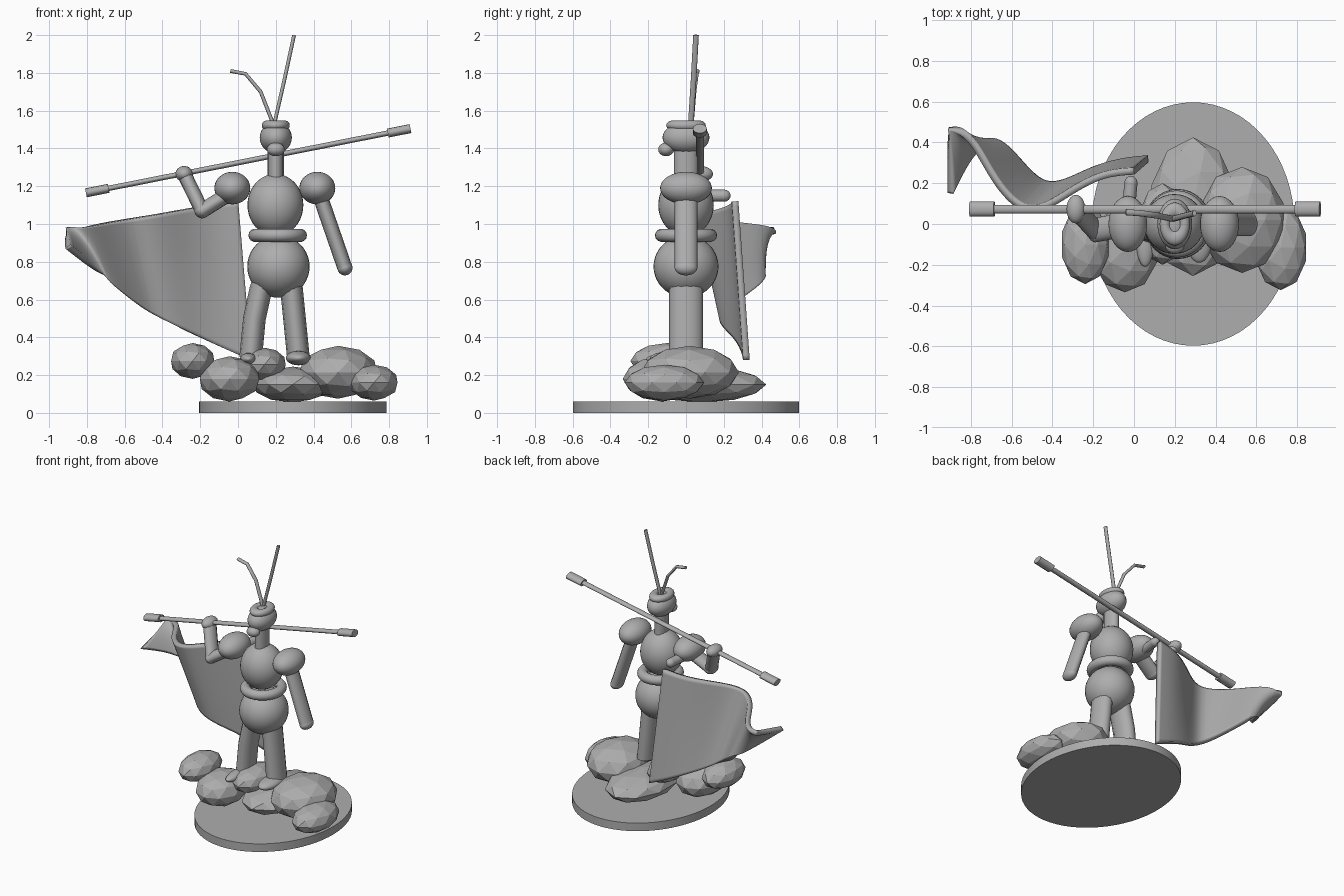
import bpy, bmesh, math
from mathutils import Vector

if "Cube" in bpy.data.objects:
    bpy.data.objects.remove(bpy.data.objects["Cube"])

DEPTH = 1.5   # the figure is stretched front to back
MID = 0.2     # centre line of the figure

grey = bpy.data.materials.new("stone_grey")
grey.use_nodes = True
colour = (0.42, 0.42, 0.42, 1)
grey.diffuse_color = colour
grey.node_tree.nodes["Principled BSDF"].inputs["Base Color"].default_value = colour


def finish(obj, name, smooth=True):
    obj.name = name
    obj.data.materials.append(grey)
    bpy.ops.object.select_all(action='DESELECT')
    obj.select_set(True)
    bpy.context.view_layer.objects.active = obj
    if smooth:
        bpy.ops.object.shade_smooth_by_angle(angle=math.radians(40))
    return obj


def ball(name, centre, radii):
    bpy.ops.mesh.primitive_uv_sphere_add(segments=32, ring_count=20, location=centre)
    bpy.context.object.scale = radii
    return finish(bpy.context.object, name)


def rock(name, centre, radii):
    bpy.ops.mesh.primitive_ico_sphere_add(subdivisions=2, radius=1, location=centre)
    bpy.context.object.scale = radii
    return finish(bpy.context.object, name, smooth=False)


def ring(name, centre, major, minor, depth):
    bpy.ops.mesh.primitive_torus_add(major_segments=40, minor_segments=14, location=centre,
                                     major_radius=major, minor_radius=minor)
    bpy.context.object.scale.y = depth
    return finish(bpy.context.object, name)


def tube(name, points, radius):
    # Round tube along a path, stretched in depth
    curve = bpy.data.curves.new(name, 'CURVE')
    curve.dimensions = '3D'
    curve.bevel_depth = radius
    curve.bevel_resolution = 4
    curve.use_fill_caps = True
    line = curve.splines.new('POLY')
    line.points.add(len(points) - 1)
    for p, (x, y, z) in zip(line.points, points):
        p.co = (x, y / DEPTH, z, 1)
    obj = bpy.data.objects.new(name, curve)
    bpy.context.collection.objects.link(obj)
    obj.scale.y = DEPTH
    bpy.ops.object.select_all(action='DESELECT')
    obj.select_set(True)
    bpy.context.view_layer.objects.active = obj
    bpy.ops.object.convert(target='MESH')
    return finish(bpy.context.object, name)


# Oval base
bpy.ops.mesh.primitive_cylinder_add(vertices=64, radius=1, depth=0.06, location=(0.29, 0, 0.03))
bpy.context.object.scale = (0.497, 0.597, 1)
finish(bpy.context.object, "base")

# Rocks
rock("rock_large", (0.53, 0.02, 0.215), (0.215, 0.26, 0.14))
rock("rock_left", (0.72, -0.115, 0.16), (0.131, 0.21, 0.095))
rock("rock_middle", (0.29, 0.085, 0.15), (0.215, 0.34, 0.095))
rock("rock_right", (-0.045, -0.125, 0.18), (0.165, 0.21, 0.12))
rock("rock_far_right", (-0.24, -0.1, 0.275), (0.12, 0.195, 0.095))
rock("rock_back", (0.14, 0.0, 0.255), (0.118, 0.2, 0.09))

# Legs and feet
tube("right_leg", [(0.15, 0, 0.74), (0.12, 0, 0.65), (0.087, 0, 0.5), (0.067, 0, 0.29)], 0.06)
tube("left_leg", [(0.275, 0, 0.74), (0.32, 0, 0.29)], 0.06)
ball("right_foot", (0.055, -0.08, 0.285), (0.045, 0.13, 0.032))
ball("left_foot", (0.32, -0.06, 0.29), (0.066, 0.13, 0.038))

# Body
ball("hips", (0.214, 0, 0.775), (0.165, 0.172, 0.165))
ring("belt", (0.21, 0, 0.94), 0.12, 0.035, 1.06)
ball("torso", (0.198, 0, 1.1), (0.148, 0.147, 0.165))
tube("neck", [(MID, 0, 1.2), (MID, 0, 1.43)], 0.043)

# Head, muzzle and headband
ball("head", (MID, 0, 1.457), (0.085, 0.124, 0.083))
ball("muzzle", (MID, -0.105, 1.395), (0.047, 0.042, 0.036))
ring("headband", (MID, 0, 1.522), 0.048, 0.026, 1.42)

# Long head feathers
tube("left_feather", [(0.19, 0.025, 1.52), (0.245, 0.04, 1.76), (0.297, 0.053, 2.0)], 0.01)
tube("right_feather", [(0.19, 0.025, 1.52), (0.12, 0.04, 1.7), (0.04, 0.052, 1.795),
                       (-0.04, 0.058, 1.81)], 0.01)

# Shoulders
for side, name in ((1, "left_shoulder"), (-1, "right_shoulder")):
    ball(name, (0.195 + side * 0.225, 0, 1.19), (0.095, 0.137, 0.086))

# Lowered left arm
tube("left_arm", [(0.42, 0, 1.19), (0.565, 0, 0.77)], 0.04)
ball("left_hand", (0.566, 0, 0.768), (0.04, 0.06, 0.04))

# Raised right arm holding the staff
elbow, grip = (-0.19, -0.03, 1.07), (-0.285, 0.073, 1.265)
tube("right_upper_arm", [(-0.03, 0, 1.17), elbow], 0.04)
ball("right_elbow", elbow, (0.04, 0.06, 0.04))
tube("right_forearm", [elbow, grip], 0.038)
ball("right_hand", grip, (0.046, 0.07, 0.042))

# Staff with thicker ends
tip_a, tip_b = Vector((-0.805, 0.073, 1.165)), Vector((0.913, 0.073, 1.505))
tube("staff", [tip_a.lerp(tip_b, 0.02), tip_a.lerp(tip_b, 0.98)], 0.014)
for name, start, end in (("staff_right_cap", 0, 0.07), ("staff_left_cap", 0.93, 1)):
    cap = tube(name, [tip_a.lerp(tip_b, start), tip_a.lerp(tip_b, end)], 0.025)
    bevel = cap.modifiers.new("rounded_ends", 'BEVEL')
    bevel.width = 0.01
    bevel.segments = 3

# Cape peg behind the right shoulder
tube("cape_peg", [(-0.03, 0.04, 1.15), (-0.015, 0.2, 1.15)], 0.032)
ball("cape_peg_end", (-0.015, 0.2, 1.15), (0.032, 0.036, 0.032))

# Flowing cape, blended between its upper and lower edges
upper = [(0, .26, 1.12), (-.15, .25, 1.1), (-.3, .17, 1.075), (-.43, .08, 1.05), (-.55, .06, 1.03),
         (-.68, .2, 1.01), (-.78, .4, .99), (-.86, .47, .975), (-.91, .47, .965)]
lower = [(.07, .32, .28), (-.05, .31, .33), (-.2, .27, .4), (-.33, .2, .46), (-.45, .18, .53),
         (-.56, .3, .61), (-.68, .44, .71), (-.8, .36, .8), (-.9, .15, .88)]
ROWS = 5
bm = bmesh.new()
grid = [[bm.verts.new(Vector(a).lerp(Vector(b), r / (ROWS - 1))) for r in range(ROWS)]
        for a, b in zip(upper, lower)]
for c in range(len(grid) - 1):
    for r in range(ROWS - 1):
        bm.faces.new((grid[c][r], grid[c][r + 1], grid[c + 1][r + 1], grid[c + 1][r]))
mesh = bpy.data.meshes.new("cape")
bm.to_mesh(mesh)
bm.free()
cape = bpy.data.objects.new("cape", mesh)
bpy.context.collection.objects.link(cape)
subdivide = cape.modifiers.new("soft_folds", 'SUBSURF')
subdivide.levels = subdivide.render_levels = 3
subdivide.boundary_smooth = 'PRESERVE_CORNERS'
thick = cape.modifiers.new("cloth_thickness", 'SOLIDIFY')
thick.thickness = 0.035
thick.offset = 0
finish(cape, "cape")
